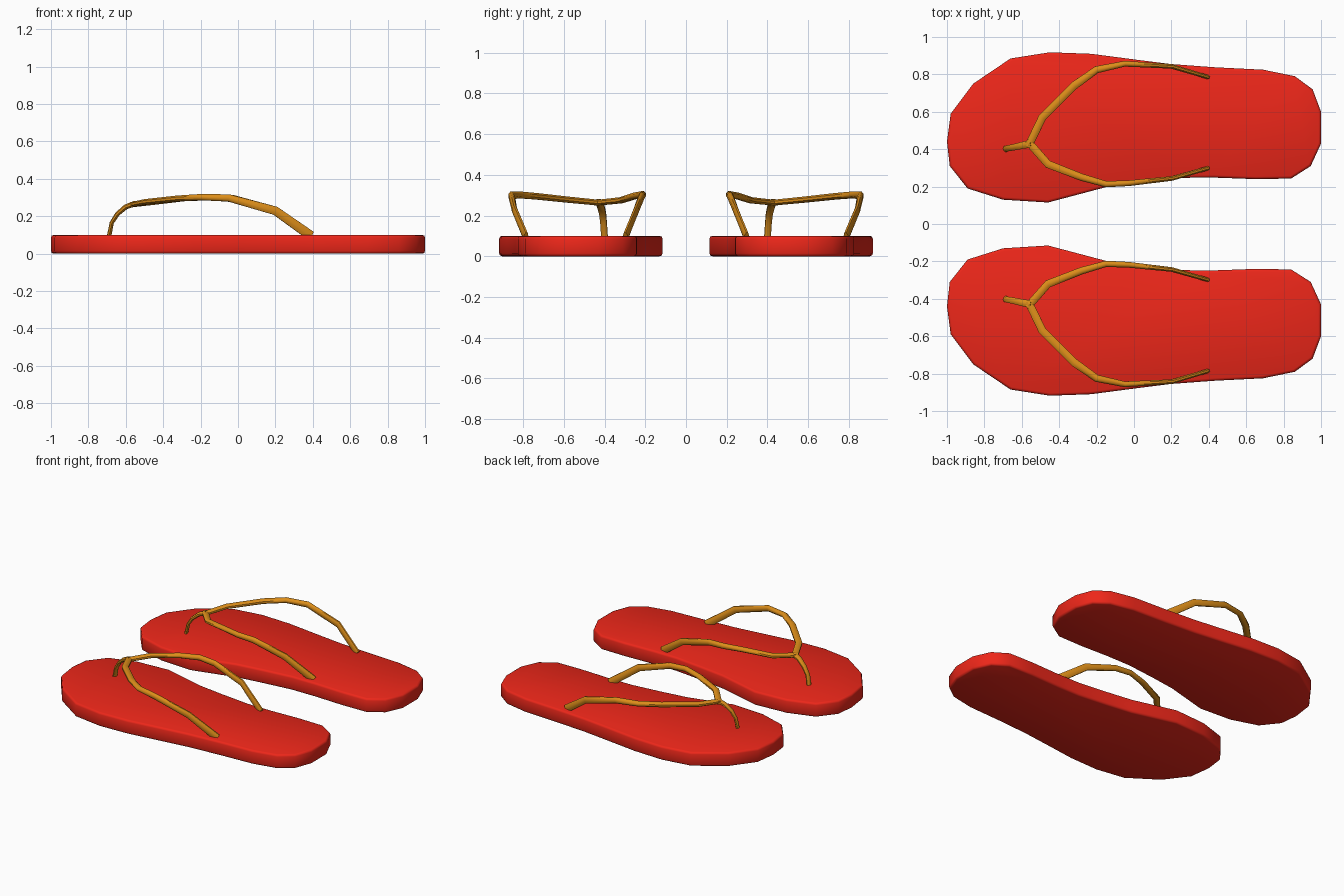
import bpy, bmesh
from math import cos, sin, pi, radians
from mathutils import Vector

if "Cube" in bpy.data.objects:
    bpy.data.objects.remove(bpy.data.objects["Cube"])


def material(name, color):
    m = bpy.data.materials.new(name)
    m.diffuse_color = color
    m.use_nodes = True
    m.node_tree.nodes["Principled BSDF"].inputs["Base Color"].default_value = m.diffuse_color
    return m


RED = material("red_rubber", (0.85, 0.02, 0.01, 1))
OCHRE = material("ochre_strap", (0.72, 0.27, 0.01, 1))


def finish(bm, name, mat, angle):
    bmesh.ops.recalc_face_normals(bm, faces=bm.faces)
    me = bpy.data.meshes.new(name)
    bm.to_mesh(me)
    bm.free()
    ob = bpy.data.objects.new(name, me)
    bpy.context.collection.objects.link(ob)
    me.materials.append(mat)
    # second shoe of the pair
    mir = ob.modifiers.new("pair", 'MIRROR')
    mir.use_axis = (False, True, False)
    mir.use_mirror_merge = False
    bpy.ops.object.select_all(action='DESELECT')
    ob.select_set(True)
    bpy.context.view_layer.objects.active = ob
    bpy.ops.object.shade_smooth_by_angle(angle=radians(angle))
    return ob


def sweep(name, path, sides=8):
    """Oval section along points (x, y, z, width, height)."""
    bm = bmesh.new()
    pts = [Vector(p[:3]) for p in path]
    rings = []
    for i, p in enumerate(path):
        t = (pts[min(i + 1, len(pts) - 1)] - pts[max(i - 1, 0)]).normalized()
        side = t.cross(Vector((0, 0, 1))).normalized()
        up = side.cross(t)
        ring = []
        for k in range(sides):
            a = 2 * pi * (k + 0.5) / sides
            ring.append(bm.verts.new(pts[i] + side * cos(a) * p[3] / 2
                                     + up * sin(a) * p[4] / 2))
        rings.append(ring)
    for a, b in zip(rings, rings[1:]):
        for k in range(sides):
            j = (k + 1) % sides
            bm.faces.new((a[k], a[j], b[j], b[k]))
    bm.faces.new(rings[0])
    bm.faces.new(rings[-1])
    return finish(bm, name, OCHRE, 50)


# Sole: extruded foot outline with softened rims
outline = [(-1, .44), (-.98, .59), (-.86, .75), (-.66, .885), (-.45, .918),
           (-.23, .91), (0, .88), (.2, .855), (.43, .838), (.69, .825),
           (.86, .79), (.955, .72), (1, .6), (1, .43), (.945, .31),
           (.84, .243), (.65, .24), (.43, .248), (.25, .247), (.03, .222),
           (-.15, .197), (-.46, .115), (-.7, .13), (-.89, .19), (-.985, .31)]
bm = bmesh.new()
base = bm.faces.new([bm.verts.new((x, y, 0)) for x, y in outline])
top = bmesh.ops.extrude_face_region(bm, geom=[base], use_keep_orig=True)
bmesh.ops.translate(bm, vec=(0, 0, .1),
                    verts=[v for v in top['geom'] if isinstance(v, bmesh.types.BMVert)])
rims = [e for e in bm.edges if abs(e.verts[0].co.z - e.verts[1].co.z) < 1e-4]
bmesh.ops.bevel(bm, geom=rims, offset=.014, segments=2, profile=.5, affect='EDGES')
finish(bm, "sole", RED, 50)

# Toe post
sweep("toe_post", [(-.69, .40, .09, .035, .022), (-.675, .405, .165, .035, .022),
                   (-.645, .41, .212, .037, .025), (-.60, .42, .25, .04, .028),
                   (-.55, .43, .268, .045, .032)])

# Outer and inner straps
sweep("outer_strap", [(-.565, .415, .262, .045, .03), (-.49, .57, .277, .047, .032),
                      (-.32, .74, .295, .047, .034), (-.2, .825, .302, .042, .036),
                      (-.05, .857, .298, .033, .042), (.2, .843, .229, .026, .05),
                      (.39, .787, .095, .024, .056)])
sweep("inner_strap", [(-.57, .445, .262, .045, .03), (-.46, .32, .275, .045, .032),
                      (-.28, .25, .297, .042, .034), (-.15, .213, .302, .036, .038),
                      (-.03, .218, .295, .033, .042), (.2, .243, .229, .026, .05),
                      (.39, .297, .095, .024, .056)])
